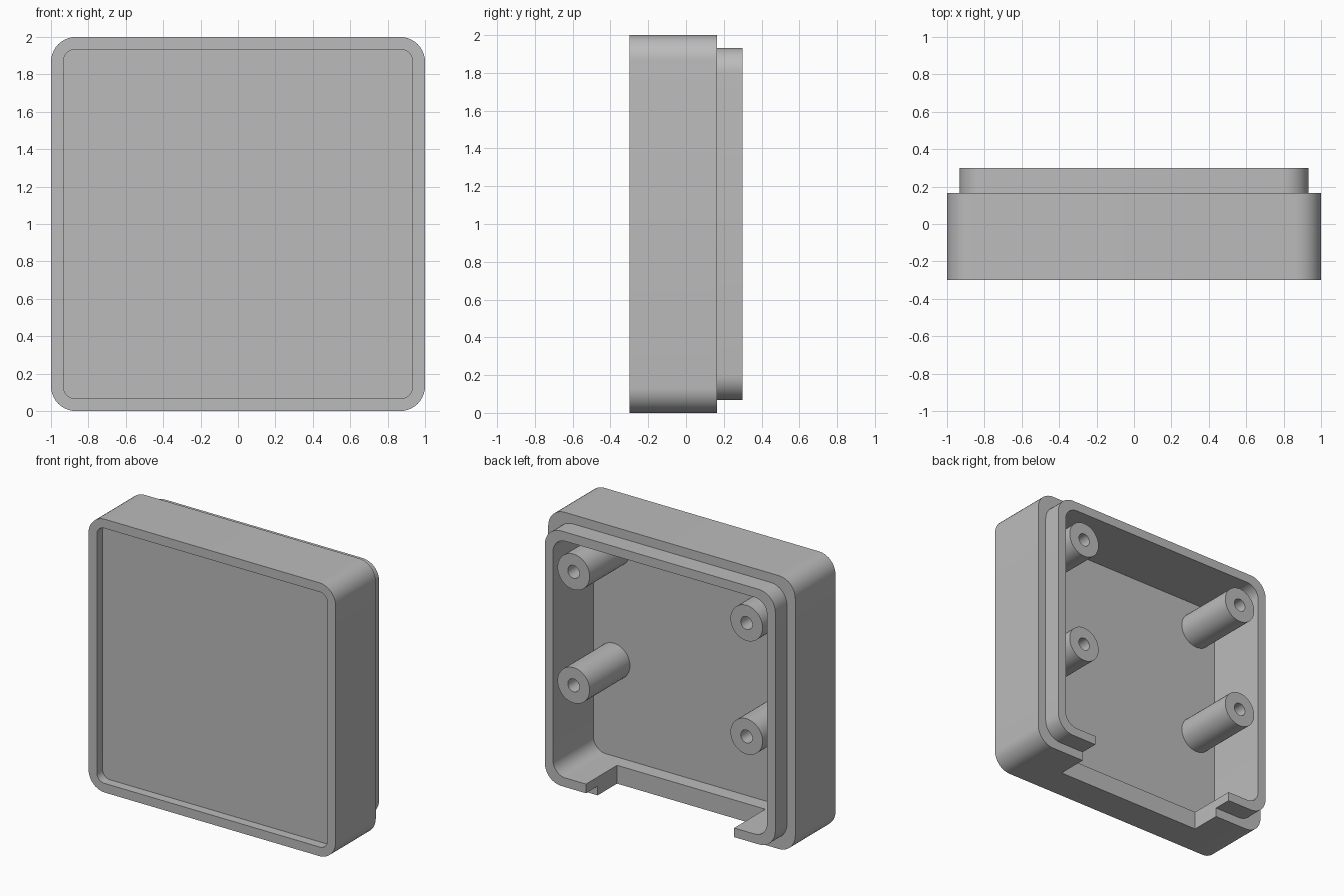
import bpy, bmesh, math

if "Cube" in bpy.data.objects:
    bpy.data.objects.remove(bpy.data.objects["Cube"], do_unlink=True)

plastic = bpy.data.materials.new("light_grey_plastic")
plastic.use_nodes = True
GREY = (0.5, 0.5, 0.5, 1)
plastic.diffuse_color = GREY
plastic.node_tree.nodes["Principled BSDF"].inputs["Base Color"].default_value = GREY

WALL = 0.067      # shared wall, step and plate thickness
FRONT, BACK = -0.3, 0.3
STEP = 0.165      # where the lip rises from the body
FLOOR = FRONT + 2 * WALL


def rounded_square(half, radius, y, steps=10):
    """Ring of points in the xz plane, centred on z = 1."""
    ring = []
    for corner in range(4):
        mid = math.pi / 4 + corner * math.pi / 2
        cx = math.copysign(half - radius, math.cos(mid))
        cz = math.copysign(half - radius, math.sin(mid))
        for i in range(steps + 1):
            a = (corner + i / steps) * math.pi / 2
            ring.append((cx + radius * math.cos(a), y, 1 + cz + radius * math.sin(a)))
    return ring


def circle(x, z, radius, y, sides=40):
    angles = [2 * math.pi * i / sides for i in range(sides)]
    return [(x + radius * math.cos(a), y, z + radius * math.sin(a)) for a in angles]


def loft(name, rings):
    """Skin a run of matching rings and cap both ends."""
    bm = bmesh.new()
    loops = [[bm.verts.new(p) for p in ring] for ring in rings]
    n = len(loops[0])
    for a, b in zip(loops, loops[1:]):
        for i in range(n):
            j = (i + 1) % n
            bm.faces.new((a[i], a[j], b[j], b[i]))
    bm.faces.new(loops[0])
    bm.faces.new(loops[-1])
    bmesh.ops.recalc_face_normals(bm, faces=bm.faces)
    mesh = bpy.data.meshes.new(name)
    bm.to_mesh(mesh)
    bm.free()
    obj = bpy.data.objects.new(name, mesh)
    bpy.context.collection.objects.link(obj)
    mesh.materials.append(plastic)
    return obj


def select_only(obj):
    bpy.ops.object.select_all(action="DESELECT")
    obj.select_set(True)
    bpy.context.view_layer.objects.active = obj


def smooth(obj):
    select_only(obj)
    bpy.ops.object.shade_smooth_by_angle(angle=math.radians(35))


# Housing: front recess, outer wall, stepped lip, then the open cavity
inset = 1 - WALL
cavity = 1 - 2 * WALL
housing = loft("housing", [
    rounded_square(inset, 0.06, FRONT + WALL),
    rounded_square(inset, 0.06, FRONT),
    rounded_square(1, 0.133, FRONT),
    rounded_square(1, 0.133, STEP),
    rounded_square(inset, 0.133, STEP),
    rounded_square(inset, 0.133, BACK),
    rounded_square(cavity, 0.1, BACK),
    rounded_square(cavity, 0.1, FLOOR),
])

# Wide notch through the bottom wall, open to the back
bpy.ops.mesh.primitive_cube_add(size=1, location=(0, 0.17, 0.05))
cutter = bpy.context.object
cutter.name = "notch_cutter"
cutter.scale = (1.2, 0.46, 0.4)
cutter.hide_render = True
cutter.data.materials.append(plastic)
notch = housing.modifiers.new("notch", "BOOLEAN")
notch.operation = "DIFFERENCE"
notch.solver = "EXACT"
notch.object = cutter
select_only(housing)
bpy.ops.object.modifier_apply(modifier=notch.name)
bpy.data.objects.remove(cutter, do_unlink=True)
smooth(housing)

# Four hollow screw posts rising from the cavity floor
for side, x in (("left", 0.7), ("right", -0.7)):
    for level, z in (("lower", 0.83), ("upper", 1.66)):
        post = loft(f"{level}_{side}_screw_post", [
            circle(x, z, 0.13, FLOOR - 0.01),
            circle(x, z, 0.13, BACK),
            circle(x, z, 0.047, BACK),
            circle(x, z, 0.047, FLOOR + 0.01),
        ])
        smooth(post)
